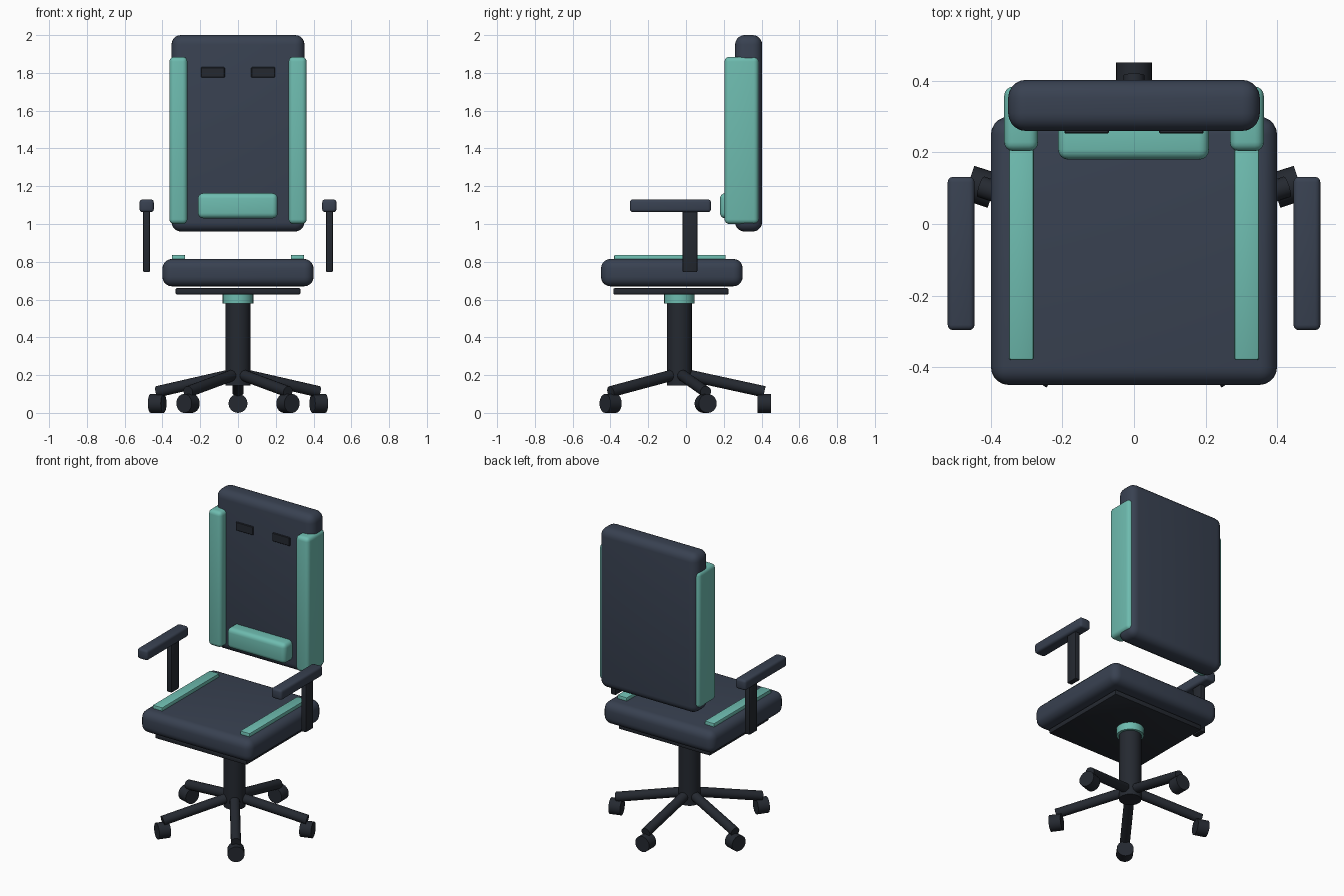
import bpy
from math import pi, cos, sin, radians
from mathutils import Vector

if "Cube" in bpy.data.objects:
    bpy.data.objects.remove(bpy.data.objects["Cube"])


def material(name, rgb):
    m = bpy.data.materials.new(name)
    m.diffuse_color = (*rgb, 1)
    m.use_nodes = True
    m.node_tree.nodes["Principled BSDF"].inputs["Base Color"].default_value = m.diffuse_color
    return m


NAVY = material("navy_fabric", (0.040, 0.053, 0.082))
DARK = material("dark_frame", (0.018, 0.022, 0.030))
TEAL = material("teal_trim", (0.155, 0.50, 0.43))


def finish(name, mat, bevel, segments):
    o = bpy.context.object
    o.name = name
    o.data.materials.append(mat)
    if bevel:
        b = o.modifiers.new("bevel", "BEVEL")
        b.width, b.segments = bevel, segments
        bpy.ops.object.modifier_apply(modifier=b.name)
    bpy.ops.object.shade_smooth_by_angle(angle=radians(35))
    return o


def box(name, x, y, z, mat, bevel=0.0, segments=4):
    """Box given by its (min, max) range on each axis."""
    bpy.ops.mesh.primitive_cube_add(size=1)
    o = bpy.context.object
    o.location = [(r[0] + r[1]) / 2 for r in (x, y, z)]
    o.scale = [r[1] - r[0] for r in (x, y, z)]
    bpy.ops.object.transform_apply(location=True, rotation=True, scale=True)
    return finish(name, mat, bevel, segments)


def pair(name, x, y, z, mat, bevel=0.0, segments=4):
    """Right-hand box and its mirror on the left."""
    box("right_" + name, x, y, z, mat, bevel, segments)
    box("left_" + name, (-x[1], -x[0]), y, z, mat, bevel, segments)


def rod(name, a, b, radius, mat, sides=24, bevel=0.0):
    """Cylinder running from point a to point b."""
    a, b = Vector(a), Vector(b)
    d = b - a
    bpy.ops.mesh.primitive_cylinder_add(vertices=sides, radius=radius, depth=d.length,
                                        location=(a + b) / 2,
                                        rotation=d.to_track_quat('Z', 'Y').to_euler())
    return finish(name, mat, bevel, 2)


# Seat cushion, trim strips and mounting plate
box("seat", (-0.40, 0.40), (-0.45, 0.30), (0.67, 0.815), NAVY, 0.05, 5)
pair("seat_strip", (0.28, 0.35), (-0.38, 0.21), (0.795, 0.837), TEAL, 0.006, 2)
box("seat_plate", (-0.33, 0.33), (-0.385, 0.225), (0.627, 0.66), DARK, 0.006, 2)

# Backrest with side bolsters, lumbar cushion and slots
box("backrest", (-0.352, 0.352), (0.26, 0.403), (0.96, 2.0), NAVY, 0.05, 5)
pair("side_bolster", (0.268, 0.363), (0.204, 0.384), (1.0, 1.885), TEAL, 0.025)
box("lumbar_cushion", (-0.212, 0.21), (0.18, 0.30), (1.03, 1.163), TEAL, 0.028)
pair("back_slot", (0.07, 0.195), (0.253, 0.285), (1.775, 1.83), DARK, 0.003, 1)

# Armrests
pair("arm_pad", (0.446, 0.521), (-0.297, 0.132), (1.063, 1.13), NAVY, 0.015, 3)
pair("arm_post", (0.466, 0.502), (-0.018, 0.06), (0.745, 1.08), DARK, 0.006, 2)

# Gas column and collar
HUB_Y = -0.035
rod("column", (0, HUB_Y, 0.145), (0, HUB_Y, 0.63), 0.066, DARK)
rod("column_collar", (0, HUB_Y, 0.58), (0, HUB_Y, 0.63), 0.081, TEAL)

# Five-star base with one castor per leg
for i in range(5):
    t = pi / 2 + i * 2 * pi / 5
    d = Vector((cos(t), sin(t), 0))
    hub = Vector((0, HUB_Y, 0))
    rod(f"base_leg_{i + 1}", hub + Vector((0, 0, 0.21)),
        hub + d * 0.45 + Vector((0, 0, 0.112)), 0.03, DARK, 16)
    wheel = hub + d * 0.45 + Vector((0, 0, 0.05))
    rod(f"castor_{i + 1}", wheel - d * 0.036, wheel + d * 0.036, 0.05, DARK, 24)
